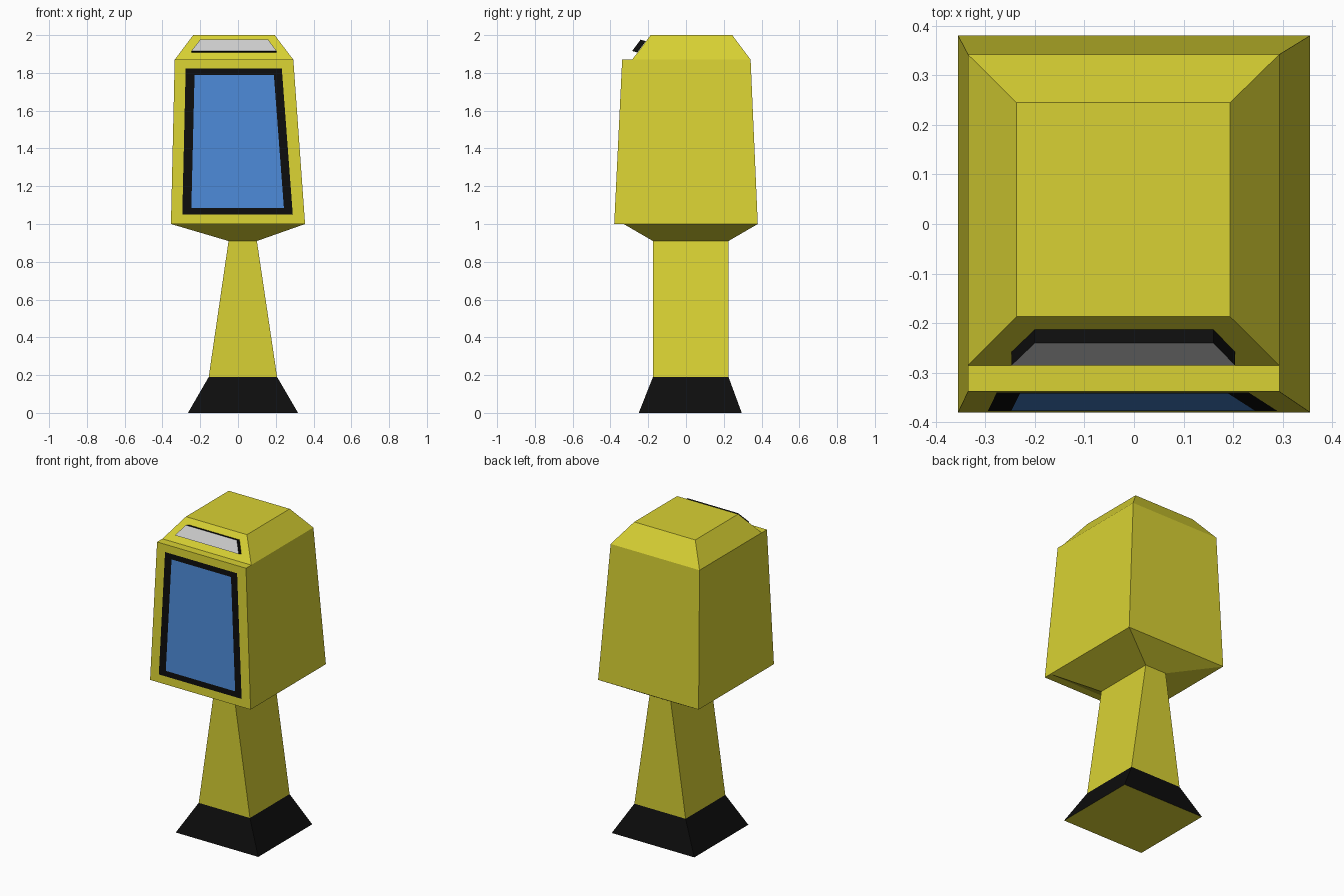
import bpy

if "Cube" in bpy.data.objects:
    bpy.data.objects.remove(bpy.data.objects["Cube"])


def material(name, rgb):
    m = bpy.data.materials.new(name)
    m.diffuse_color = (*rgb, 1)
    m.use_nodes = True
    m.node_tree.nodes["Principled BSDF"].inputs["Base Color"].default_value = m.diffuse_color
    return m


YELLOW = material("yellow", (0.69, 0.64, 0.033))
BLACK = material("black", (0.004, 0.004, 0.004))
BLUE = material("blue", (0.073, 0.25, 0.67))
GREY = material("light_grey", (0.57, 0.57, 0.57))


def rect(x0, x1, y0, y1, z):
    """Level four-point loop, front edge first."""
    return [(x0, y0, z), (x1, y0, z), (x1, y1, z), (x0, y1, z)]


def front_loop(z0, bottom, z1, top):
    """Four-point loop lying on the leaning front of the housing."""
    def y(z):
        return -0.38 + (z - 1.0) * 0.042 / 0.87
    return [(bottom[0], y(z0), z0), (bottom[1], y(z0), z0),
            (top[1], y(z1), z1), (top[0], y(z1), z1)]


def loft(name, mat, loops, skip=(), start=False, end=False, extra=()):
    """Join four-point loops with flat quads; optional caps and extra quads."""
    verts = [p for loop in loops for p in loop]
    faces = []
    for k in range(len(loops) - 1):
        a, b = 4 * k, 4 * k + 4
        faces += [(a + i, a + (i + 1) % 4, b + (i + 1) % 4, b + i)
                  for i in range(4) if i not in skip]
    if start:
        faces.append((3, 2, 1, 0))
    if end:
        n = len(verts)
        faces.append((n - 4, n - 3, n - 2, n - 1))
    for quad in extra:
        n = len(verts)
        verts += quad
        faces.append((n, n + 1, n + 2, n + 3))
    me = bpy.data.meshes.new(name)
    me.from_pydata(verts, [], faces)
    me.materials.append(mat)
    ob = bpy.data.objects.new(name, me)
    bpy.context.collection.objects.link(ob)
    return ob


# Foot and stem
foot_low = rect(-0.265, 0.318, -0.25, 0.295, 0.0)
stem_low = rect(-0.155, 0.207, -0.175, 0.225, 0.19)
stem_top = rect(-0.05, 0.10, -0.175, 0.225, 0.91)
loft("foot", BLACK, [foot_low, stem_low])
loft("foot_underside", YELLOW, [foot_low[::-1]], end=True)
loft("stem", YELLOW, [stem_low, stem_top])

# Flared underside of the housing
loft("housing_underside", YELLOW,
     [stem_top, rect(-0.355, 0.355, -0.33, 0.38, 1.0)])

# Housing sides and back, with the narrow front ledges below and above
loft("housing", YELLOW,
     [rect(-0.355, 0.355, -0.38, 0.38, 1.0),
      rect(-0.335, 0.293, -0.338, 0.342, 1.87)], skip=(0,),
     extra=[rect(-0.355, 0.355, -0.38, -0.33, 1.0)[::-1],
            rect(-0.335, 0.293, -0.338, -0.285, 1.87)])

# Front panel, screen frame and screen, nested flush
panel = front_loop(1.0, (-0.355, 0.355), 1.87, (-0.335, 0.293))
frame = front_loop(1.05, (-0.295, 0.29), 1.822, (-0.277, 0.232))
glass = front_loop(1.085, (-0.247, 0.243), 1.788, (-0.23, 0.19))
loft("front_panel", YELLOW, [panel, frame])
loft("screen_frame", BLACK, [frame, glass])
loft("screen", BLUE, [glass], end=True)

# Roof
loft("roof", YELLOW,
     [rect(-0.335, 0.293, -0.285, 0.342, 1.87),
      rect(-0.237, 0.194, -0.187, 0.245, 2.0)], end=True)

# Raised plate on the roof slope: black sides, grey face
plate_back = [(-0.247, -0.258, 1.908), (0.204, -0.258, 1.908),
              (0.16, -0.213, 1.968), (-0.20, -0.213, 1.968)]
plate_front = [(x, y - 0.027, z + 0.008) for x, y, z in plate_back]
loft("roof_plate_sides", BLACK, [plate_back, plate_front], start=True)
loft("roof_plate_face", GREY, [plate_front], end=True)
